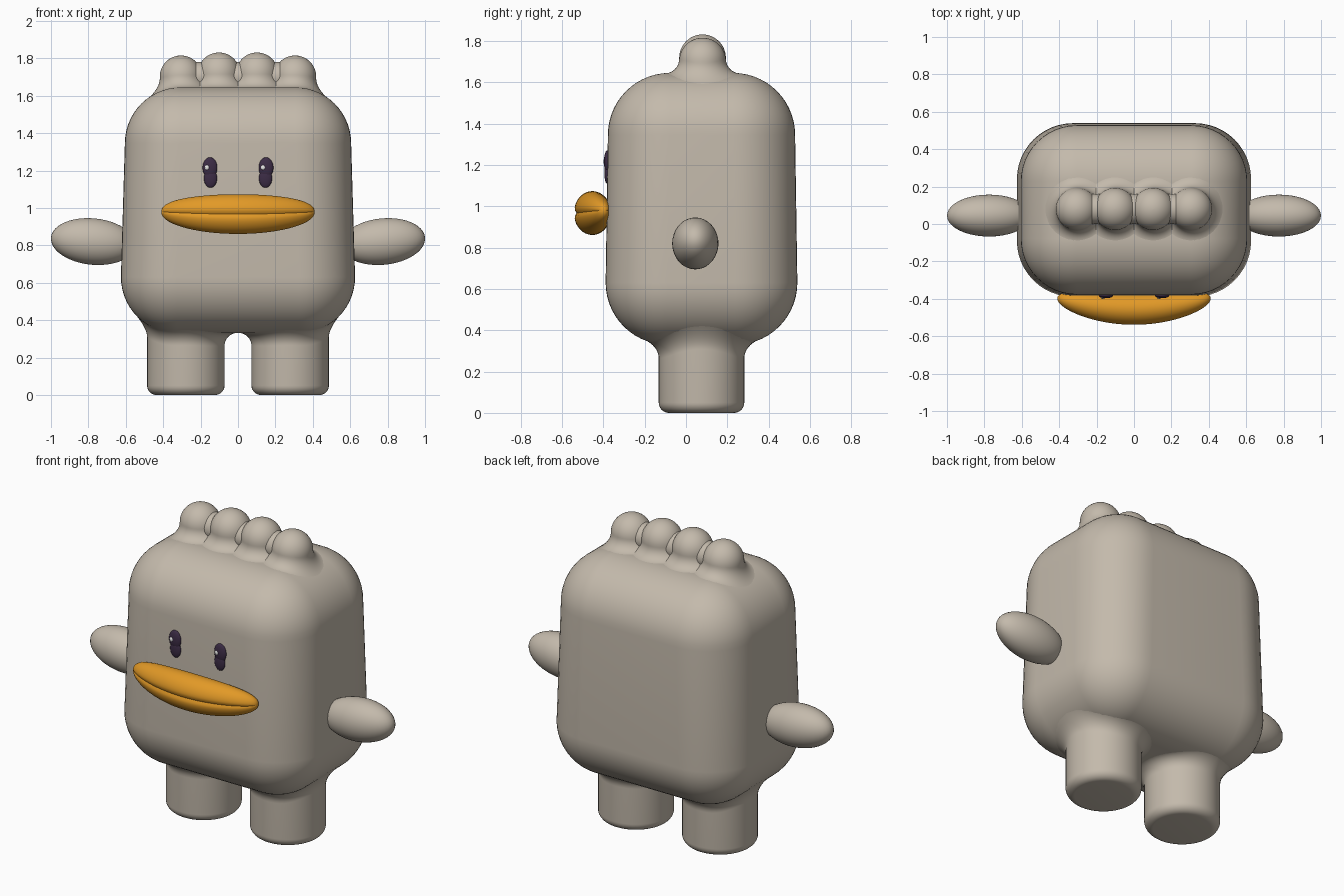
import bpy, bmesh, math
from math import sin, cos, pi, sqrt, exp

if "Cube" in bpy.data.objects:
    bpy.data.objects.remove(bpy.data.objects["Cube"], do_unlink=True)


def material(name, rgb):
    m = bpy.data.materials.new(name)
    m.use_nodes = True
    m.diffuse_color = (*rgb, 1)
    bsdf = m.node_tree.nodes["Principled BSDF"]
    bsdf.inputs["Base Color"].default_value = (*rgb, 1)
    bsdf.inputs["Roughness"].default_value = 0.7
    return m


GREY = material("warm grey", (0.55, 0.49, 0.41))
ORANGE = material("orange", (0.76, 0.32, 0.02))
PURPLE = material("dark purple", (0.045, 0.025, 0.06))
WHITE = material("white", (0.8, 0.8, 0.8))


def finish(name, bm, mat, sharp=50):
    bmesh.ops.recalc_face_normals(bm, faces=bm.faces)
    mesh = bpy.data.meshes.new(name)
    bm.to_mesh(mesh)
    bm.free()
    mesh.materials.append(mat)
    obj = bpy.data.objects.new(name, mesh)
    bpy.context.scene.collection.objects.link(obj)
    bpy.ops.object.select_all(action='DESELECT')
    bpy.context.view_layer.objects.active = obj
    obj.select_set(True)
    bpy.ops.object.shade_smooth_by_angle(angle=math.radians(sharp))
    return obj


def loft(name, rings, mat, sharp=50):
    """Skin a list of closed rings and cap both ends."""
    bm = bmesh.new()
    rows = [[bm.verts.new(p) for p in ring] for ring in rings]
    n = len(rows[0])
    for a, b in zip(rows, rows[1:]):
        for i in range(n):
            j = (i + 1) % n
            bm.faces.new((a[i], a[j], b[j], b[i]))
    bm.faces.new(rows[0])
    bm.faces.new(rows[-1])
    return finish(name, bm, mat, sharp)


def ellipsoid(name, loc, radii, mat, tilt=0):
    bm = bmesh.new()
    bmesh.ops.create_uvsphere(bm, u_segments=40, v_segments=24, radius=1)
    for v in bm.verts:
        v.co = [c * r for c, r in zip(v.co, radii)]
    obj = finish(name, bm, mat)
    obj.location = loc
    obj.rotation_euler.y = tilt
    return obj


# Body: a tapered box with every edge rounded by the same radius
ROUND = 0.3
CY = 0.075
LOW = dict(x=0.326, y=0.164, z=0.63, side=-1)
HIGH = dict(x=0.305, y=0.153, z=1.345, side=1)


def body_ring(core, angle):
    r, z = ROUND * cos(angle), core["z"] + core["side"] * ROUND * sin(angle)
    ring = []
    for q, (sx, sy) in enumerate(((1, 1), (-1, 1), (-1, -1), (1, -1))):
        for k in range(13):
            a = (q + k / 12) * pi / 2
            ring.append((sx * core["x"] + r * cos(a), CY + sy * core["y"] + r * sin(a), z))
    return ring


STEPS = 14
angles = [pi / 2 * k / STEPS for k in range(STEPS)] + [pi / 2 * 0.99]
loft("body", [body_ring(LOW, a) for a in reversed(angles)]
     + [body_ring(HIGH, a) for a in angles], GREY)


def body_z(core, x, y):
    """Height of the rounded top or bottom of the body."""
    d = math.hypot(max(abs(x) - core["x"], 0), max(abs(y - CY) - core["y"], 0))
    return core["z"] + core["side"] * sqrt(max(ROUND ** 2 - d * d, 0))


def blended_post(name, core, cx, cy, radius, fillet, tip):
    """A round post whose root flares smoothly into the body."""
    def ring(r, z=None, lift=0):
        pts = []
        for k in range(48):
            a = 2 * pi * k / 48
            x, y = cx + r * cos(a), cy + r * sin(a)
            h = body_z(core, x, y) + core["side"] * lift if z is None else z
            pts.append((x, y, h))
        return pts
    rings = [ring(r, z) for r, z in tip]
    for k in range(11):
        a = pi / 2 * k / 10
        rings.append(ring(radius + fillet * (1 - cos(a)), None, fillet * (1 - sin(a)) - 0.002))
    loft(name, rings, GREY)


# Legs with rounded soles
LEG, SOLE = 0.207, 0.05
sole = [(LEG - SOLE + SOLE * sin(a), SOLE - SOLE * cos(a))
        for a in (pi / 2 * k / 8 for k in range(9))]
for side, s in (("left", 1), ("right", -1)):
    blended_post(side + "_leg", LOW, s * 0.279, CY, LEG, 0.07, sole)

# Crest: four merged balls with a core joining them
BALL = 0.113
for i, (x, z) in enumerate(((-0.305, 1.702), (-0.102, 1.718), (0.102, 1.718), (0.305, 1.702))):
    dome = [(BALL * sin(a), z + BALL * cos(a))
            for a in (pi / 2 * max(k, 0.1) / 12 for k in range(13))]
    blended_post("crest_ball_%d" % (i + 1), HIGH, x, 0.08, BALL, 0.07, dome)
bridge = [[(x, 0.08 + 0.08 * cos(a), 1.7 + 0.08 * sin(a))
           for a in (2 * pi * k / 32 for k in range(32))] for x in (-0.3, 0.3)]
loft("crest_core", bridge, GREY)

# Arms and eyes
for side, s in (("left", 1), ("right", -1)):
    ellipsoid(side + "_arm", (s * 0.775, 0.045, 0.82), (0.226, 0.112, 0.124), GREY, -s * 0.1)
    ellipsoid(side + "_eye_top", (s * 0.15, -0.381, 1.215), (0.039, 0.016, 0.055), PURPLE)
    ellipsoid(side + "_eye_bottom", (s * 0.147, -0.381, 1.158), (0.035, 0.014, 0.05), PURPLE)
    ellipsoid(side + "_eye_glint", (s * 0.15 - 0.016, -0.394, 1.216), (0.012, 0.006, 0.013), WHITE)

# Beak: a curved spindle pinched along the mouth line
beak = []
for i in range(41):
    t = -cos(pi * (i + 0.15) / 40.3)
    fat = sqrt(1 - t * t) ** 0.9
    ring = []
    for k in range(48):
        a = 2 * pi * k / 48
        pinch = 1 - 0.15 * exp(-abs(sin(a)) / 0.12)
        ring.append((0.41 * t,
                     -0.453 + 0.055 * t * t + 0.09 * fat * pinch * cos(a),
                     0.967 + 0.012 * t * t + 0.106 * fat * sin(a)))
    beak.append(ring)
loft("beak", beak, ORANGE, 30)
